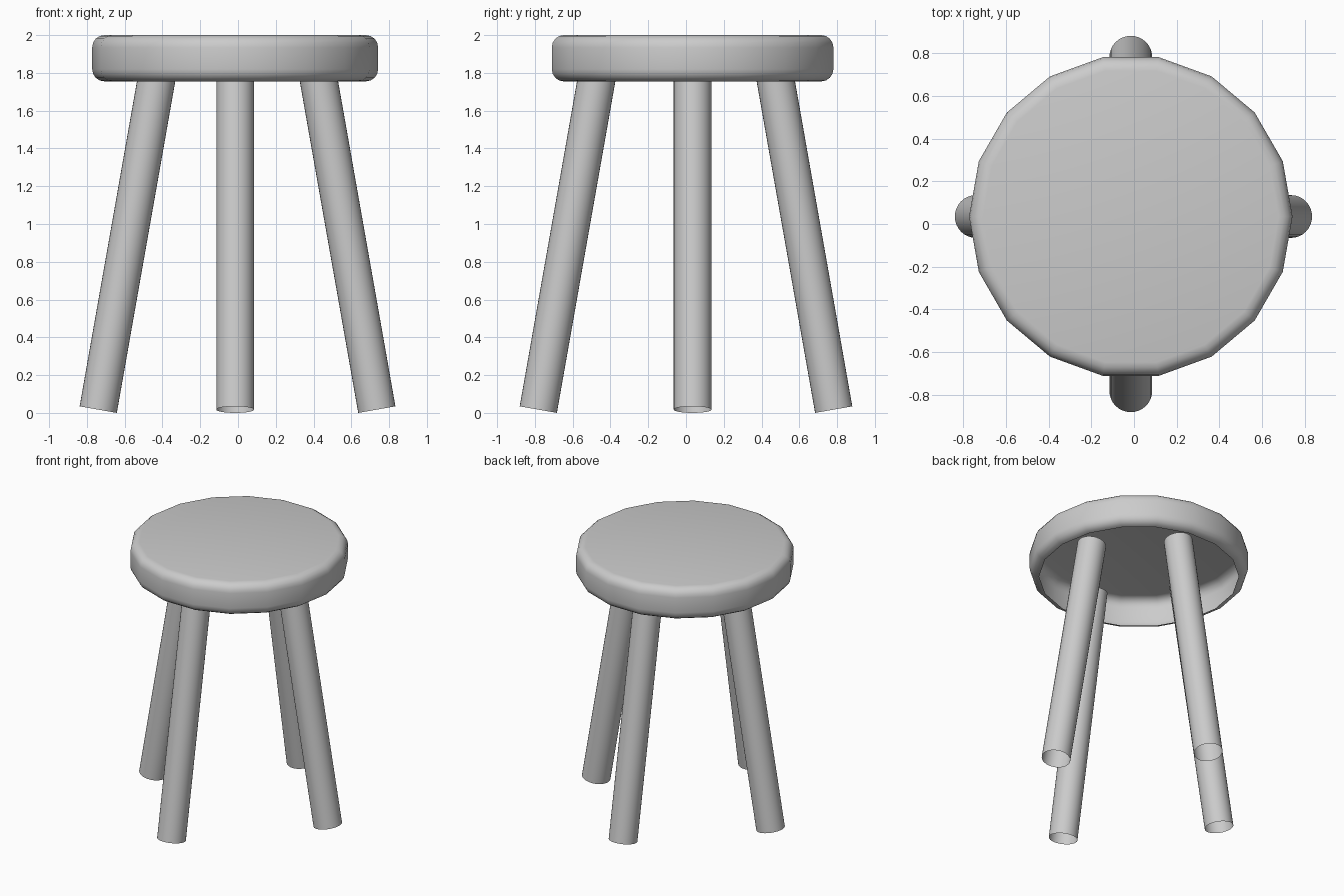
import bpy, bmesh, math
from mathutils import Matrix, Vector

if "Cube" in bpy.data.objects:
    bpy.data.objects.remove(bpy.data.objects["Cube"])

CX, CY = -0.015, 0.035      # seat centre


def finish(bm, name):
    mesh = bpy.data.meshes.new(name)
    bm.to_mesh(mesh)
    bm.free()
    obj = bpy.data.objects.new(name, mesh)
    bpy.context.collection.objects.link(obj)
    for p in mesh.polygons:
        p.use_smooth = True
    return obj


# Seat: 18-sided shell, rounded at both rims, open underneath
def build_seat(radius=0.757, bottom=1.755, top=2.0, fillet=0.065, sides=18, steps=4):
    arc = [math.radians(90 * i / steps) for i in range(steps + 1)]
    inner = radius - fillet
    profile = [(inner + fillet * math.sin(a), bottom + fillet - fillet * math.cos(a)) for a in arc]
    profile += [(inner + fillet * math.cos(a), top - fillet + fillet * math.sin(a)) for a in arc]
    bm = bmesh.new()
    rings = [[bm.verts.new((CX + r * math.cos(2 * math.pi * k / sides),
                            CY + r * math.sin(2 * math.pi * k / sides), z))
              for k in range(sides)] for r, z in profile]
    for lower, upper in zip(rings, rings[1:]):
        for k in range(sides):
            n = (k + 1) % sides
            bm.faces.new((lower[k], lower[n], upper[n], upper[k]))
    bm.faces.new(rings[-1])
    finish(bm, "seat")


# Leg: open tube leaning 10 degrees inward, ending inside the seat
def build_leg(name, foot, lean, radius=0.1, length=1.86):
    tilt = math.radians(10)
    axis = Vector((lean[0] * math.sin(tilt), lean[1] * math.sin(tilt), math.cos(tilt)))
    rot = Vector((0, 0, 1)).rotation_difference(axis).to_matrix().to_4x4()
    base = Vector((foot[0], foot[1], radius * math.sin(tilt)))
    bm = bmesh.new()
    bmesh.ops.create_cone(bm, cap_ends=False, segments=32, radius1=radius,
                          radius2=radius, depth=length,
                          matrix=Matrix.Translation(base + axis * length / 2) @ rot)
    finish(bm, name)


build_seat()
build_leg("right_leg", (0.735, CY), (-1, 0))
build_leg("left_leg", (-0.74, CY), (1, 0))
build_leg("back_leg", (CX, 0.782), (0, -1))
build_leg("front_leg", (CX, -0.782), (0, 1))
